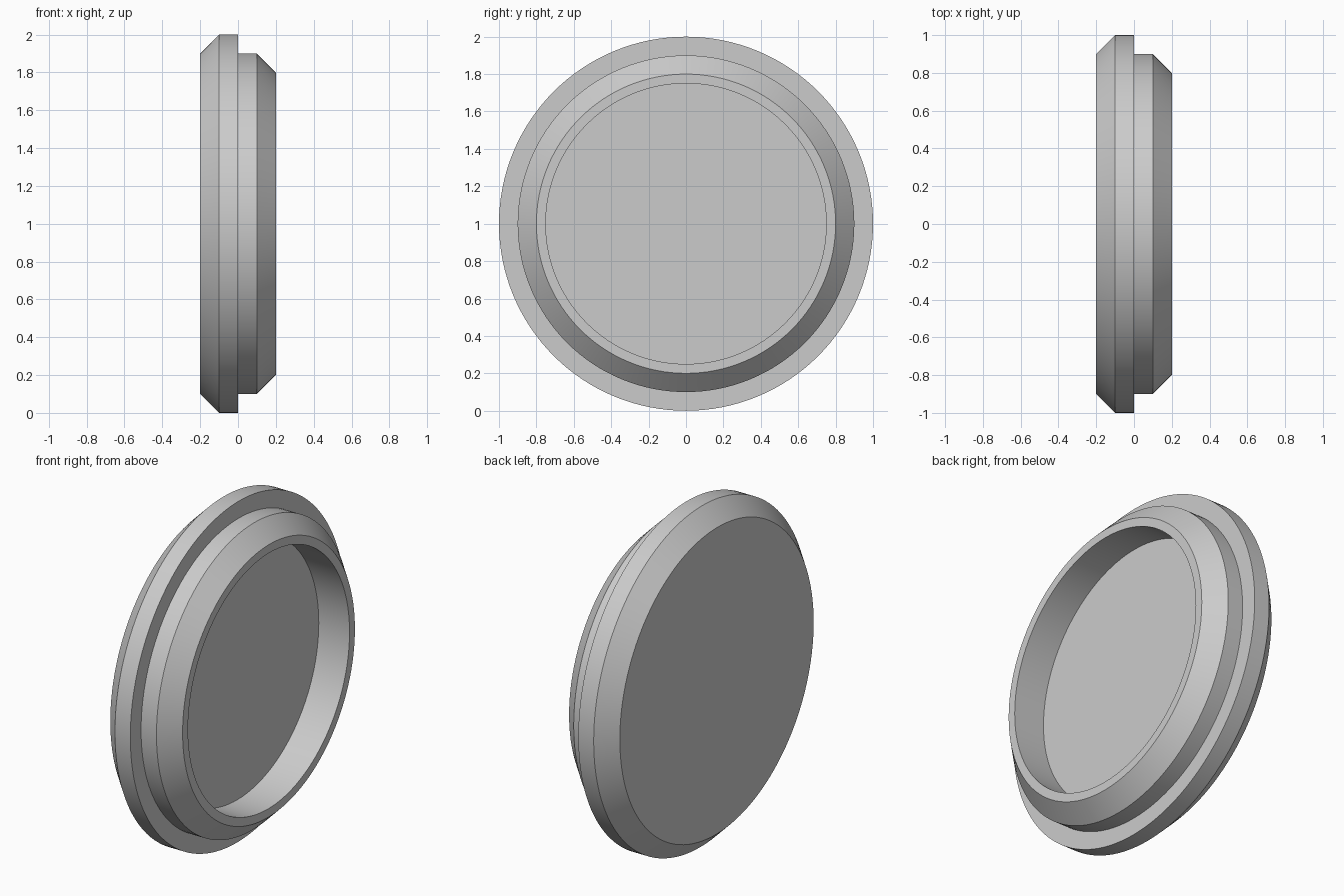
import bpy
import bmesh
import math
from mathutils import Vector, Matrix

cube = bpy.data.objects.get("Cube")
if cube:
    bpy.data.objects.remove(cube, do_unlink=True)

# Single plain grey finish
GREY = (0.6, 0.6, 0.6, 1.0)
grey = bpy.data.materials.new("plain grey")
grey.use_nodes = True
grey.diffuse_color = GREY
grey.node_tree.nodes["Principled BSDF"].inputs["Base Color"].default_value = GREY


def turned_part(name, profile, segments, material):
    """Revolve an open (x, radius) profile around the x axis and cap both ends."""
    bm = bmesh.new()
    verts = [bm.verts.new((x, 0, r)) for x, r in profile]
    edges = [bm.edges.new(pair) for pair in zip(verts, verts[1:])]
    bmesh.ops.spin(bm, geom=verts + edges, cent=(0, 0, 0), axis=(1, 0, 0),
                   angle=math.tau, steps=segments, use_duplicate=False)
    bmesh.ops.remove_doubles(bm, verts=bm.verts, dist=0.0001)
    bmesh.ops.holes_fill(bm, edges=[e for e in bm.edges if e.is_boundary], sides=0)
    bmesh.ops.recalc_face_normals(bm, faces=bm.faces)
    bmesh.ops.transform(bm, matrix=Matrix.Translation(Vector((0, 0, 1))), verts=bm.verts)
    mesh = bpy.data.meshes.new(name)
    bm.to_mesh(mesh)
    bm.free()
    mesh.materials.append(material)
    obj = bpy.data.objects.new(name, mesh)
    bpy.context.collection.objects.link(obj)
    return obj


# Chamfered flange, stepped chamfered collar and round recess
cap_profile = [
    (-0.2, 0.9), (-0.1, 1.0), (0.0, 1.0),
    (0.0, 0.9), (0.1, 0.9), (0.2, 0.8),
    (0.2, 0.75), (0.0, 0.75),
]
cap = turned_part("round_cap", cap_profile, 128, grey)

# Smooth round walls with crisp rims
bpy.ops.object.select_all(action="DESELECT")
cap.select_set(True)
bpy.context.view_layer.objects.active = cap
bpy.ops.object.shade_smooth_by_angle(angle=math.radians(30))
